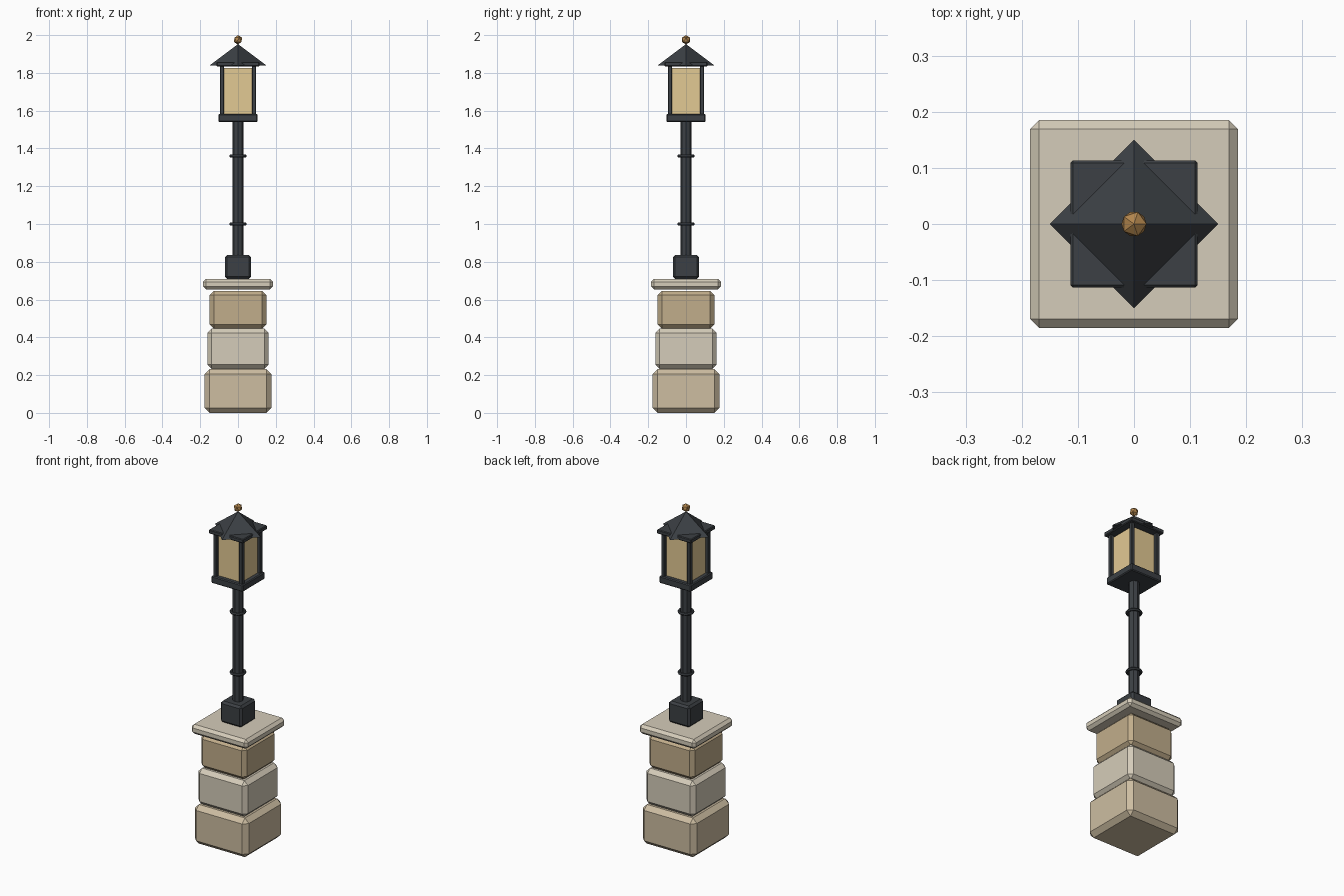
import bpy
from math import pi

if "Cube" in bpy.data.objects:
    bpy.data.objects.remove(bpy.data.objects["Cube"])


def material(name, rgb):
    m = bpy.data.materials.new(name)
    m.diffuse_color = (*[(c / 255) ** 2.2 for c in rgb], 1)
    m.use_nodes = True
    m.node_tree.nodes["Principled BSDF"].inputs["Base Color"].default_value = m.diffuse_color
    return m


IRON = material("dark_iron", (62, 66, 70))
TAN = material("tan_stone", (204, 188, 160))
PALE = material("pale_stone", (212, 203, 184))
BROWN = material("brown_stone", (192, 172, 138))
GLASS = material("amber_glass", (226, 200, 146))
BRASS = material("brass", (176, 132, 78))


def finish(name, mat):
    ob = bpy.context.object
    ob.name = name
    ob.data.materials.append(mat)
    return ob


def box(name, half, z0, z1, mat, bevel=0.0, x=0, y=0):
    """Square block between two heights, with optional chamfered edges."""
    bpy.ops.mesh.primitive_cube_add(size=1, location=(x, y, (z0 + z1) / 2))
    ob = finish(name, mat)
    ob.scale = (half * 2, half * 2, z1 - z0)
    bpy.ops.object.transform_apply(location=False, rotation=False, scale=True)
    if bevel:
        mod = ob.modifiers.new("chamfer", "BEVEL")
        mod.width = bevel
        mod.segments = 1
    return ob


# stacked stone pedestal
box("stone_lower", 0.177, 0, 0.232, TAN, 0.026)
box("stone_middle", 0.162, 0.233, 0.446, PALE, 0.023)
box("stone_upper", 0.15, 0.447, 0.646, BROWN, 0.022)
box("stone_cap", 0.185, 0.654, 0.71, PALE, 0.016)

# post with its foot block and two collars
box("post_foot", 0.07, 0.71, 0.836, IRON, 0.012)
bpy.ops.mesh.primitive_cylinder_add(vertices=8, radius=0.03, depth=0.73, location=(0, 0, 1.185))
finish("post", IRON)
for i, z in enumerate((1.0, 1.36)):
    bpy.ops.mesh.primitive_torus_add(major_radius=0.038, minor_radius=0.008,
                                     major_segments=12, minor_segments=6, location=(0, 0, z))
    finish(f"post_collar_{i + 1}", IRON)

# lantern body
box("lantern_base", 0.104, 1.54, 1.582, IRON, 0.005)
box("lantern_glass", 0.078, 1.575, 1.825, GLASS)
for sx in (-1, 1):
    for sy in (-1, 1):
        box(f"lantern_corner_{sx}_{sy}", 0.0115, 1.575, 1.84, IRON, 0.003, sx * 0.085, sy * 0.085)
box("lantern_top_plate", 0.113, 1.834, 1.858, IRON, 0.004)

# pyramid roof, turned so its corners point along the axes
bpy.ops.mesh.primitive_cone_add(vertices=4, radius1=0.15, radius2=0, depth=0.112, location=(0, 0, 1.896))
finish("lantern_roof", IRON)

# finial ball
bpy.ops.mesh.primitive_ico_sphere_add(subdivisions=1, radius=0.025, location=(0, 0, 1.975))
finish("finial", BRASS)
